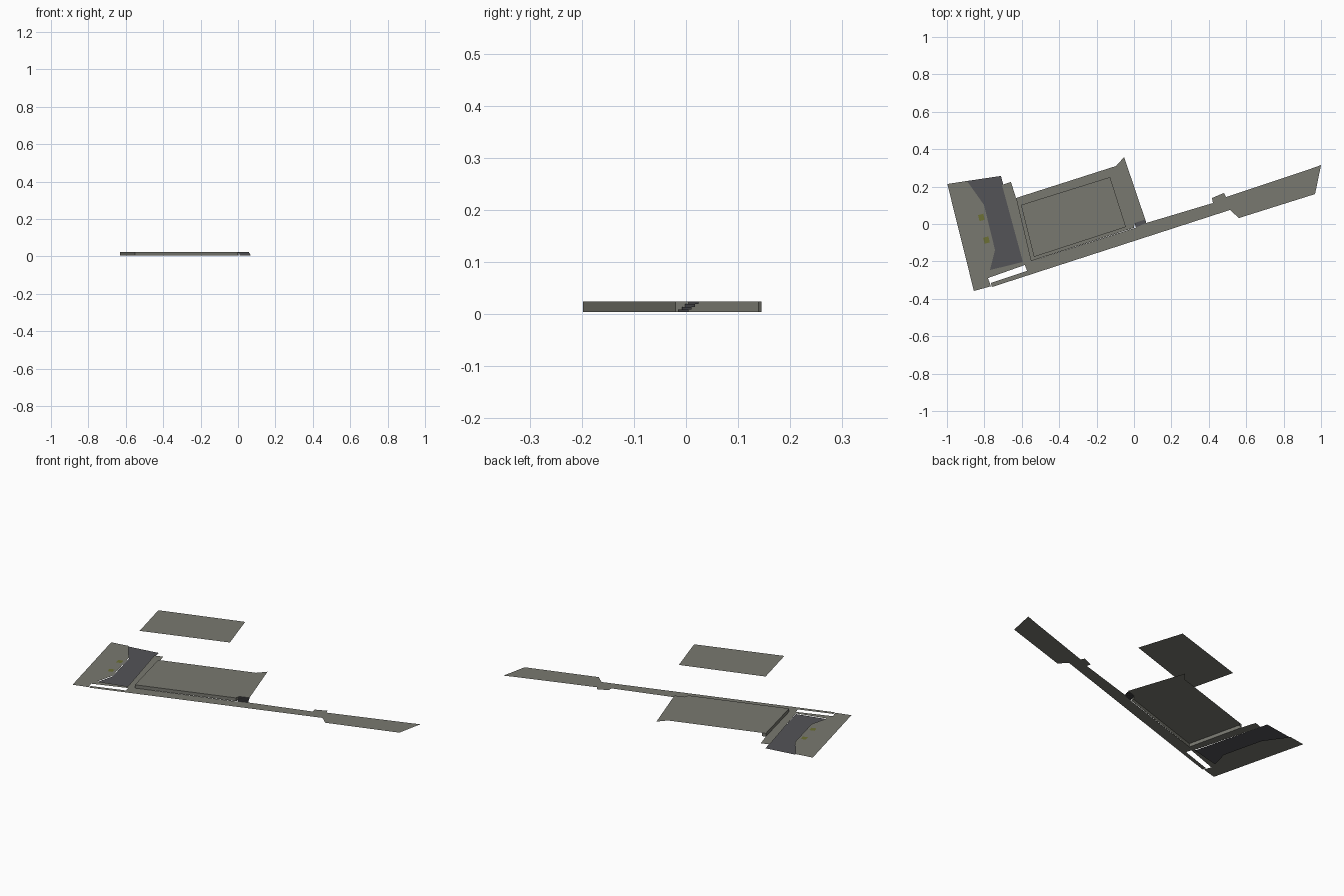
import bpy, bmesh
from mathutils import Vector

if "Cube" in bpy.data.objects:
    bpy.data.objects.remove(bpy.data.objects["Cube"])


def material(name, rgb):
    m = bpy.data.materials.new(name)
    m.diffuse_color = (*rgb, 1)
    m.use_nodes = True
    m.node_tree.nodes["Principled BSDF"].inputs["Base Color"].default_value = m.diffuse_color
    return m


STONE = material("stone grey", (0.19, 0.19, 0.163))
ASPHALT = material("asphalt grey", (0.088, 0.088, 0.095))
OLIVE = material("olive", (0.15, 0.16, 0.035))

GROUND, DECK, ROOF = 0.004, 0.024, 0.346


def build(name, faces, mat):
    """Make an object from a list of faces, each a list of 3D points."""
    bm = bmesh.new()
    for pts in faces:
        bm.faces.new([bm.verts.new(p) for p in pts])
    bmesh.ops.remove_doubles(bm, verts=bm.verts, dist=1e-5)
    me = bpy.data.meshes.new(name)
    bm.to_mesh(me)
    bm.free()
    me.materials.append(mat)
    ob = bpy.data.objects.new(name, me)
    bpy.context.collection.objects.link(ob)
    return ob


def sheet(name, outline, z, mat):
    """Flat sheet facing up, whatever the outline direction."""
    area = sum(a[0] * b[1] - b[0] * a[1]
               for a, b in zip(outline, outline[1:] + outline[:1]))
    pts = outline if area > 0 else outline[::-1]
    return build(name, [[(x, y, z) for x, y in pts]], mat)


def wall(name, path, z0, z1, mat):
    """Upright strip along a path."""
    return build(name, [[(*a, z0), (*b, z0), (*b, z1), (*a, z1)]
                        for a, b in zip(path, path[1:])], mat)


# Long road, with the footpath strip at its left end
sheet("road", [
    (-0.76, -0.337), (0.513, 0.075), (0.561, 0.032), (0.968, 0.16),
    (1.0, 0.315), (0.936, 0.292), (0.492, 0.144), (0.481, 0.166),
    (0.417, 0.139), (0.422, 0.112), (0.064, 0.005), (0.005, -0.021),
    (-0.551, -0.198), (-0.631, 0.139), (-0.658, 0.225), (-0.706, 0.209),
    (-0.594, -0.203), (-0.583, -0.219), (-0.572, -0.251),
    (-0.765, -0.315)], GROUND, STONE)

# Left forecourt and the sunken asphalt beside it
sheet("forecourt", [
    (-0.998, 0.214), (-0.893, 0.23), (-0.802, 0.102), (-0.743, -0.139),
    (-0.77, -0.246), (-0.594, -0.203), (-0.583, -0.219), (-0.781, -0.289),
    (-0.765, -0.333), (-0.856, -0.358)], GROUND, STONE)
sheet("parking_asphalt", [
    (-0.893, 0.23), (-0.711, 0.257), (-0.594, -0.203), (-0.77, -0.246),
    (-0.743, -0.139), (-0.802, 0.102)], 0.0, ASPHALT)

# Raised terrace and its retaining walls
corner = (-0.551, -0.198)
back_left = (-0.631, 0.139)
stair_a, stair_b = (0.0, -0.02), (0.003, 0.005)
stair_c = (0.06, 0.024)
sheet("terrace_deck", [corner, stair_a, stair_b, stair_c, (-0.053, 0.358),
                       (-0.096, 0.31), back_left], DECK, STONE)
wall("terrace_walls", [(-0.611, 0.145), back_left, corner, stair_a, stair_b],
     GROUND, DECK, STONE)

# Steps up to the terrace: treads and risers along the notch
along = Vector((0.057, 0.019))
out = Vector((0.008, -0.026))
top = Vector(stair_b)
N = 4
faces = []
for i in range(N):
    z1 = DECK - (DECK - GROUND) * i / N
    z0 = DECK - (DECK - GROUND) * (i + 1) / N
    a = top + out * i / N
    b = top + out * (i + 1) / N
    faces.append([(*a, z0), (*(a + along), z0), (*(a + along), z1), (*a, z1)])
    faces.append([(*a, z0), (*b, z0), (*(b + along), z0), (*(a + along), z0)])
build("steps", faces, ASPHALT)

# Floating flat roof
sheet("roof_panel", [(-0.604, 0.102), (-0.535, -0.176), (-0.043, -0.016),
                     (-0.128, 0.251)], ROOF, STONE)

# Two small planted plates in the forecourt
for i, (cx, cy) in enumerate([(-0.816, 0.035), (-0.789, -0.086)]):
    u, v = Vector((0.014, 0.004)), Vector((-0.004, 0.016))
    c = Vector((cx, cy))
    sheet("planter_%d" % (i + 1),
          [tuple(c + s * u + t * v) for s, t in ((-1, -1), (1, -1), (1, 1), (-1, 1))],
          GROUND + 0.001, OLIVE)
